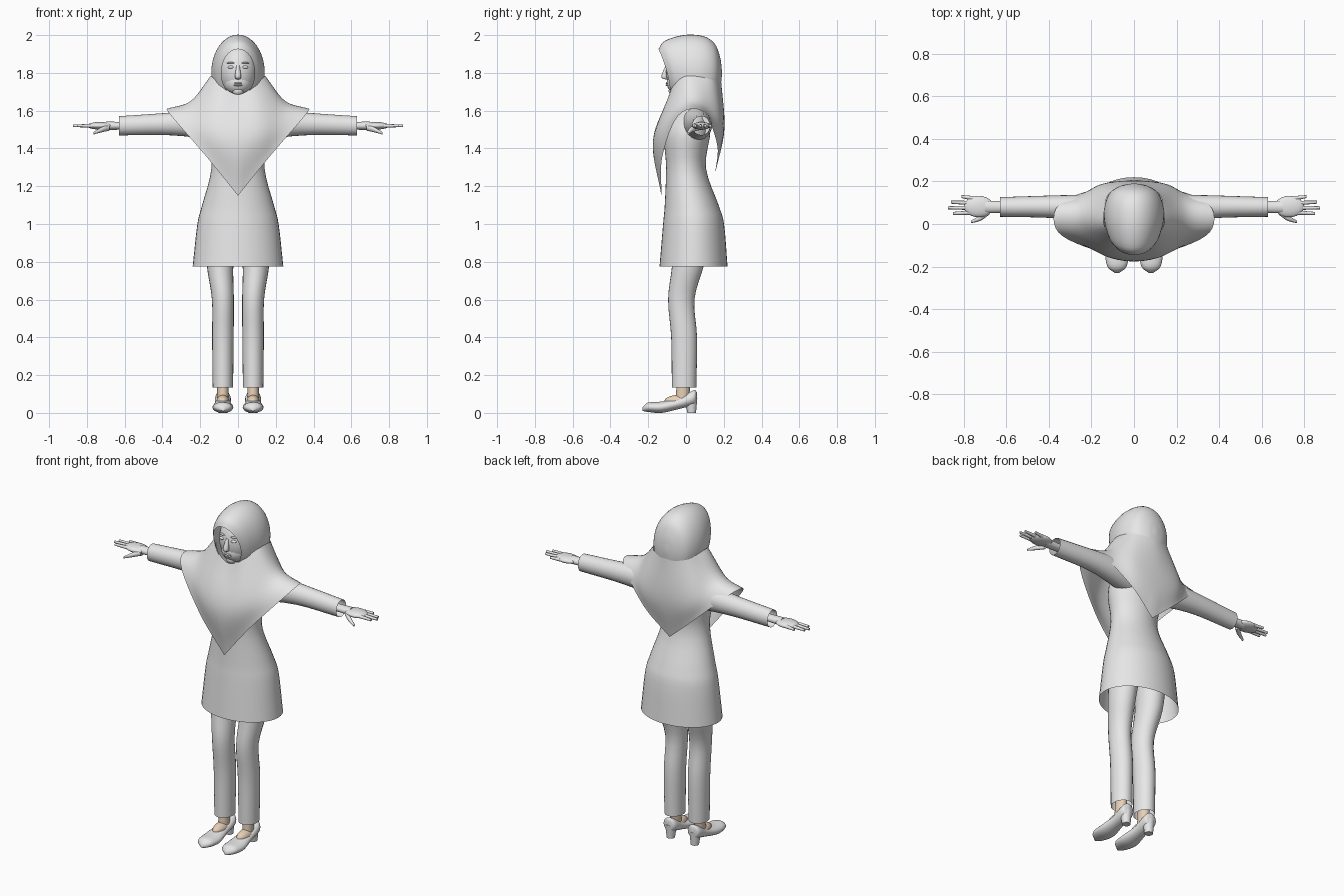
import bpy, bmesh, math
from mathutils import Vector

cube = bpy.data.objects.get("Cube")
if cube:
    bpy.data.objects.remove(cube, do_unlink=True)


def material(name, rgb):
    m = bpy.data.materials.new(name)
    m.use_nodes = True
    m.diffuse_color = (*rgb, 1)
    m.node_tree.nodes["Principled BSDF"].inputs["Base Color"].default_value = (*rgb, 1)
    return m


GREY = material("light grey", (.8, .8, .8))
SKIN = material("skin beige", (.8, .63, .47))
LEG = .08     # sideways position of each leg
ARM = 1.52    # height of the outstretched arms
FACE = 1.8    # height of the middle of the face


def spline(points, steps=4, symmetric=False):
    """Smooth curve through points; symmetric makes it cross x = 0 without a crease."""
    p = [Vector(q) for q in points]
    if symmetric:
        before, after = p[1].copy(), p[-2].copy()
        before.x, after.x = -before.x, -after.x
    else:
        before, after = p[0] * 2 - p[1], p[-1] * 2 - p[-2]
    p = [before, *p, after]
    curve = []
    for a, b, c, d in zip(p, p[1:], p[2:], p[3:]):
        for k in range(steps):
            t = k / steps
            curve.append(b + ((c - a) * t + (a * 2 - b * 5 + c * 4 - d) * t ** 2
                              + (b * 3 - a - c * 3 + d) * t ** 3) / 2)
    return curve + [p[-2]]


def finish(bm, name, mat, mirror):
    bmesh.ops.recalc_face_normals(bm, faces=bm.faces)
    mesh = bpy.data.meshes.new(name)
    bm.to_mesh(mesh)
    bm.free()
    mesh.materials.append(mat)
    ob = bpy.data.objects.new(name, mesh)
    bpy.context.collection.objects.link(ob)
    bpy.ops.object.select_all(action='DESELECT')
    ob.select_set(True)
    bpy.context.view_layer.objects.active = ob
    bpy.ops.object.shade_smooth_by_angle(angle=math.radians(50))
    if mirror:
        ob.modifiers.new("Mirror", 'MIRROR')
    return ob


def bridge(bm, rings, closed):
    """Join neighbouring rings of points with quads."""
    rows = [[bm.verts.new(p) for p in ring] for ring in rings]
    count = len(rows[0])
    for a, b in zip(rows, rows[1:]):
        for i in range(count if closed else count - 1):
            j = (i + 1) % count
            bm.faces.new((a[i], a[j], b[j], b[i]))
    return rows


def tube(name, mat, axis, stations, aspect=1, caps=(0, -1), mirror=True, sides=24):
    """Oval tube; station = position on axis, two centre coordinates, radius, [second radius]."""
    rings = []
    for t, u, v, r, *second in spline(stations):
        s = second[0] if second else r * aspect
        ring = []
        for i in range(sides):
            a = math.tau * i / sides
            du, dv = u + r * math.cos(a), v + s * math.sin(a)
            ring.append({'x': (t, du, dv), 'y': (du, t, dv), 'z': (du, dv, t)}[axis])
        rings.append(ring)
    bm = bmesh.new()
    rows = bridge(bm, rings, True)
    for cap in caps:
        bm.faces.new(rows[cap])
    return finish(bm, name, mat, mirror)


def blob(name, mat, centre, size, mirror=False):
    bm = bmesh.new()
    bmesh.ops.create_uvsphere(bm, u_segments=24, v_segments=16, radius=1)
    bmesh.ops.scale(bm, vec=size, verts=bm.verts)
    bmesh.ops.translate(bm, vec=centre, verts=bm.verts)
    return finish(bm, name, mat, mirror)


# Tunic, open at the hem
tube("tunic", GREY, 'z', [
    (.775, 0, .04, .24), (1, 0, .04, .215), (1.1, 0, .03, .19), (1.3, 0, 0, .14),
    (1.5, 0, .01, .16), (1.64, 0, .05, .07)],
    aspect=.75, caps=(-1,), mirror=False, sides=40)

# Sleeves with open cuffs
tube("sleeves", GREY, 'x', [
    (.1, .06, 1.53, .08), (.35, .08, 1.53, .055), (.63, .08, ARM, .046)],
    aspect=1.1, caps=(0,))

# Hands, with the fingers running from little to index
tube("wrists", GREY, 'x', [(.58, .08, ARM, .026), (.7, .08, ARM, .03)], aspect=.75)
blob("palms", GREY, (.73, .082, ARM), (.07, .05, .02), True)
for i, tip in enumerate((.81, .86, .873, .85)):
    y = .12 - .022 * i
    tube("fingers_" + "abcd"[i], GREY, 'x', [
        (.75, y, ARM, .011), (tip, y * 1.2 - .015, ARM, .007)], sides=10)
tube("thumbs", GREY, 'x', [
    (.68, .06, 1.51, .016), (.72, .03, 1.5, .014), (.765, .01, 1.48, .006)], sides=12)

# Trousers, open at the ankles
tube("trouser_legs", GREY, 'z', [
    (.95, .09, .03, .08), (.78, .095, .01, .07), (.6, LEG, -.025, .058),
    (.4, LEG, -.01, .057), (.135, LEG, -.01, .054)], aspect=1.2, caps=(0,))

# Feet and heeled shoes
tube("ankles", SKIN, 'z', [(.2, LEG, -.01, .03), (.06, LEG, -.02, .03)], aspect=1.2)
blob("feet", SKIN, (LEG, -.04, .06), (.035, .075, .035), True)
tube("shoes", GREY, 'y', [
    (-.23, LEG, .02, .01, .01), (-.2, LEG, .03, .045, .025), (-.13, LEG, .03, .055, .03),
    (-.04, LEG, .05, .042, .03), (.04, LEG, .08, .04, .04), (.057, LEG, .08, .01, .03)])
tube("shoe_heels", GREY, 'z', [(0, LEG, .03, .023), (.08, LEG, .027, .033)])

# Head and facial features
blob("head", GREY, (0, 0, 1.81), (.1, .107, .14))
blob("jaw", GREY, (0, -.03, 1.75), (.075, .072, .07))
blob("chin", GREY, (0, -.066, 1.705), (.03, .026, .026))
tube("nose", GREY, 'z', [
    (1.84, 0, -.1, .008), (1.78, 0, -.115, .016), (1.765, 0, -.1, .008)], mirror=False)
blob("eyes", GREY, (.037, -.095, 1.83), (.018, .01, .008), True)
blob("brows", GREY, (.038, -.094, 1.853), (.023, .01, .004), True)
for part, z in (("upper_lip", 1.745), ("lower_lip", 1.735)):
    blob(part, GREY, (0, -.095, z), (.023, .013, .006))

# Hood: ovals from the face opening to the back, with the brow leaning forward
hood = tube("hood", GREY, 'y', [(y, 0, FACE, r) for y, r in (
    (-.1, .088), (-.06, .118), (.02, .14), (.09, .137), (.15, .11), (.18, .06), (.19, .01))],
    aspect=1.43, caps=(-1,), mirror=False, sides=40)
for v in hood.data.vertices:
    rise = v.co.z - FACE
    v.co.y -= max(0, .1 - v.co.y) * (1.3 * rise + 4 * rise ** 2)

# Cape: neck, chest and pointed hem rows, each running from front to back
neck = [(0, -.085, 1.685), (.085, -.07, 1.73), (.138, -.01, 1.78),
        (.14, .07, 1.78), (.11, .15, 1.76), (0, .187, 1.75)]
chest = [(0, -.175, 1.44), (.145, -.14, 1.51), (.24, -.03, 1.63),
         (.24, .08, 1.645), (.17, .18, 1.55), (0, .203, 1.5)]
hem = [(0, -.13, 1.15), (.17, -.125, 1.36), (.355, -.04, 1.575),
       (.355, .09, 1.595), (.17, .165, 1.42), (0, .155, 1.27)]
rows = [spline(row, 6, row is not hem) for row in (neck, chest, hem)]
cape = bmesh.new()
bridge(cape, [spline(column, 8) for column in zip(*rows)], False)
finish(cape, "cape", GREY, True)
